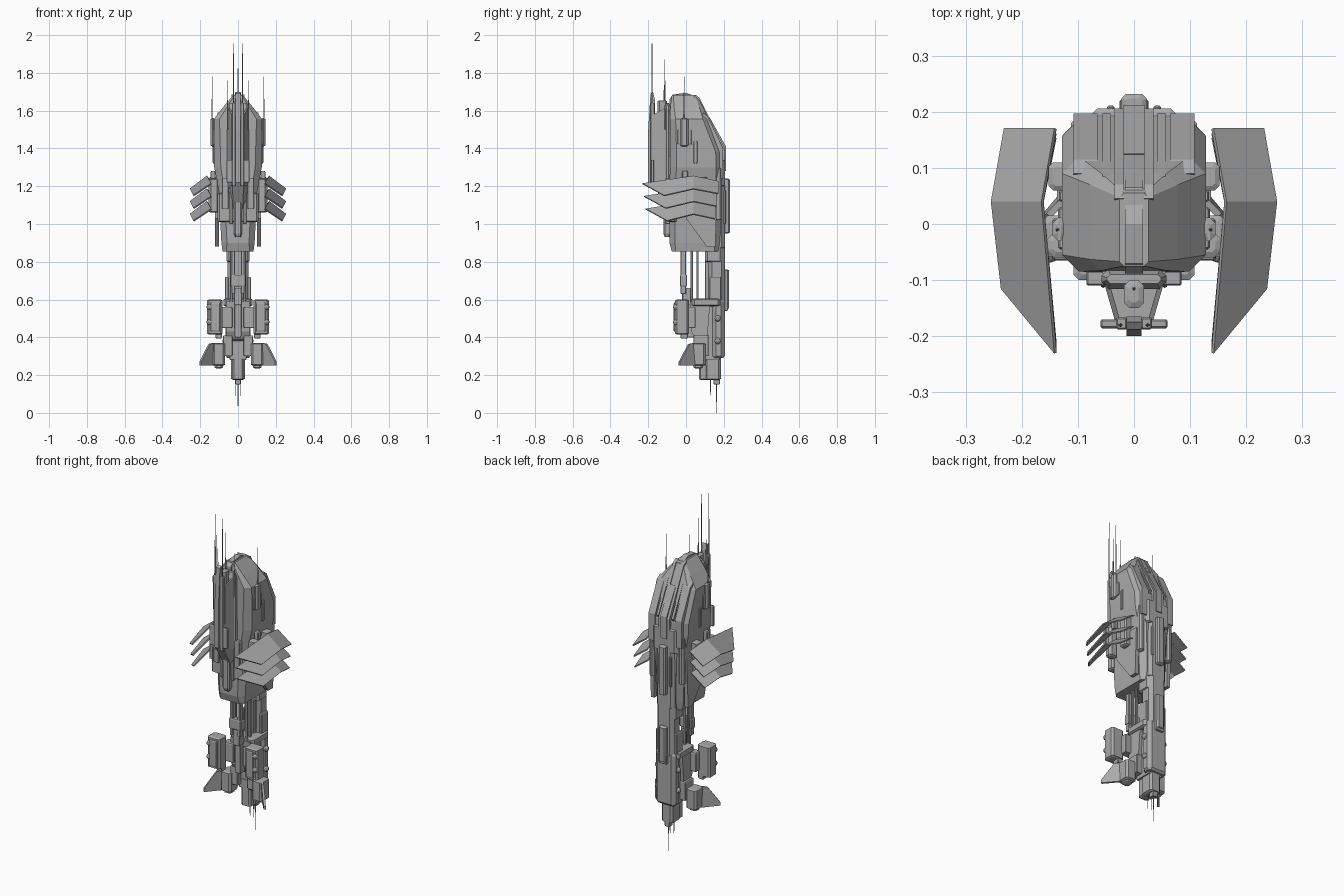
import bpy, bmesh
from mathutils import Vector

cube = bpy.data.objects.get("Cube")
if cube:
    bpy.data.objects.remove(cube, do_unlink=True)

GREY = (.4, .4, .4, 1)
hull_grey = bpy.data.materials.new("hull_grey")
hull_grey.use_nodes = True
hull_grey.diffuse_color = GREY
hull_grey.node_tree.nodes["Principled BSDF"].inputs["Base Color"].default_value = GREY


def finish(name, bm, mirror=False, thickness=None):
    """Turn a bmesh into a named grey object, optionally thickened and mirrored."""
    bmesh.ops.recalc_face_normals(bm, faces=bm.faces)
    mesh = bpy.data.meshes.new(name)
    bm.to_mesh(mesh)
    bm.free()
    mesh.materials.append(hull_grey)
    obj = bpy.data.objects.new(name, mesh)
    bpy.context.collection.objects.link(obj)
    if thickness:
        solid = obj.modifiers.new("thickness", "SOLIDIFY")
        solid.thickness, solid.offset = thickness, 0
    if mirror:
        obj.modifiers.new("both_sides", "MIRROR")
    return obj


def loft(name, rings, mirror=False):
    """Skin a stack of equal-sized point rings and cap both ends."""
    bm = bmesh.new()
    loops = [[bm.verts.new(point) for point in ring] for ring in rings]
    for low, high in zip(loops, loops[1:]):
        for i in range(len(low)):
            j = (i + 1) % len(low)
            bm.faces.new((low[i], low[j], high[j], high[i]))
    bm.faces.new(loops[0])
    bm.faces.new(loops[-1])
    return finish(name, bm, mirror)


def octagon(x, y, z, cut):
    """Rectangle with cut corners at height z."""
    (a, b), (c, d) = x, y
    return [(a + cut, c, z), (b - cut, c, z), (b, c + cut, z), (b, d - cut, z),
            (b - cut, d, z), (a + cut, d, z), (a, d - cut, z), (a, c + cut, z)]


def block(name, x, y, z, cut=.003, cap=.005):
    """Chamfered armour block; a single x means centred, a pair means mirrored."""
    mirror = isinstance(x, tuple)
    x = x if mirror else (-x, x)
    inset = min(cut, .01)
    inner_x, inner_y = (x[0] + inset, x[1] - inset), (y[0] + inset, y[1] - inset)
    loft(name, [octagon(inner_x, inner_y, z[0], cut / 2),
                octagon(x, y, z[0] + cap, cut),
                octagon(x, y, z[1] - cap, cut),
                octagon(inner_x, inner_y, z[1], cut / 2)], mirror)


def prism(name, x, profile):
    """Side profile in (y, z) extruded across x."""
    mirror = isinstance(x, tuple)
    x = x if mirror else (-x, x)
    loft(name, [[(side, y, z) for y, z in profile] for side in x], mirror)


def panel(name, points, faces, thickness):
    """Thin mirrored plate."""
    bm = bmesh.new()
    verts = [bm.verts.new(p) for p in points]
    for face in faces:
        bm.faces.new([verts[i] for i in face])
    finish(name, bm, True, thickness)


def antenna(name, x, y, base, tip, radius=.004):
    """Needle standing on base and ending at tip."""
    bm = bmesh.new()
    bmesh.ops.create_cone(bm, cap_ends=True, segments=6, radius1=radius,
                          radius2=radius / 4, depth=abs(tip - base))
    for v in bm.verts:
        v.co.z *= 1 if tip > base else -1
    bmesh.ops.translate(bm, verts=bm.verts, vec=Vector((x, y, (base + tip) / 2)))
    finish(name, bm, x > 0)


def bolt(name, x, y, z):
    bm = bmesh.new()
    bmesh.ops.create_icosphere(bm, subdivisions=2, radius=.017)
    bmesh.ops.translate(bm, verts=bm.verts, vec=Vector((x, y, z)))
    finish(name, bm, True)


# Main hull: half width, front, back, height, corner cut
sections = [(.082, -.075, .17, .855, .02), (.088, -.088, .18, .9, .03),
            (.102, -.088, .19, 1.18, .03), (.126, -.085, .195, 1.3, .035),
            (.128, -.085, .192, 1.38, .035), (.128, -.085, .12, 1.555, .03),
            (.078, -.083, .09, 1.62, .02), (.026, -.075, .055, 1.682, .008)]
loft("main_hull", [octagon((-w, w), (f, b), z, c) for w, f, b, z, c in sections])

# Crown ridge and rear slope armour
prism("crown_ridge", .016, [(-.092, 1.5), (-.088, 1.66), (-.07, 1.685), (0, 1.695),
                            (.065, 1.67), (.1, 1.6)])
prism("rear_spine", (.018, .035), [(.03, 1.6), (.045, 1.685), (.07, 1.67), (.12, 1.57),
                                   (.206, 1.4), (.206, 1.25), (.15, 1.25)])
prism("rear_spine_floor", .02, [(.04, 1.6), (.06, 1.655), (.12, 1.55), (.2, 1.39), (.15, 1.3)])
prism("rear_spine_rib", .02, [(.12, 1.5), (.125, 1.565), (.212, 1.41), (.212, 1.28), (.17, 1.28)])
prism("rear_slope_armour", (.065, .108), [(.08, 1.53), (.09, 1.59), (.115, 1.57),
                                          (.197, 1.4), (.197, 1.24), (.15, 1.24)])
prism("rear_slope_strip", (.042, .056), [(.07, 1.55), (.085, 1.63), (.198, 1.4), (.17, 1.36)])
block("rear_waist_band", .08, (.13, .206), (1.2, 1.34), .015)
block("rear_waist_side", (.08, .112), (.1, .19), (1.02, 1.3), .01)
block("rear_column", .06, (.12, .206), (.87, 1.26), .018)
block("rear_column_spine", .022, (.18, .232), (.95, 1.24), .008)
block("rear_column_rail", (.035, .048), (.18, .211), (1, 1.18))

# Flank equipment
block("flank_pod", (.12, .145), (-.03, .012), (1.41, 1.56), .01)
block("flank_pod_base", (.115, .135), (-.045, .03), (1.42, 1.5))
block("flank_rail", (.12, .134), (.04, .06), (1.32, 1.44))
prism("lower_flank_prong", (.1, .122), [(0, 1.16), (0, 1.03), (.11, .88), (.155, .88),
                                        (.165, 1.16)])
block("slat_mount_front", (.1, .155), (-.06, -.015), (1.06, 1.24), .012)
block("slat_mount_rear", (.1, .152), (.06, .11), (1.07, 1.25), .008)
block("slat_pivot", (.12, .145), (-.02, .01), (1.22, 1.28))

# Three folded radiator slats per side
for i in range(3):
    z = 1.185 - .067 * i
    shrink = .008 * i
    panel(f"radiator_slat_{i + 1}",
          [(.14, .17 - shrink, z + .04), (.23, .17 - shrink, z - .025),
           (.163, .04, z + .068), (.253, .04, z),
           (.14, shrink - .23, z + .028), (.235, shrink - .115, z - .035)],
          [(0, 1, 3, 2), (2, 3, 5, 4)], .007)

# Bow tower and front armour
prism("bow_tower_mast", .013, [(-.2, 1.22), (-.2, 1.5), (-.188, 1.69), (-.175, 1.7),
                               (-.165, 1.66), (-.165, 1.22)])
block("bow_tower_side", (.012, .032), (-.188, -.166), (1.2, 1.64))
block("bow_tower_crossbar", .06, (-.186, -.17), (1.22, 1.34))
panel("bow_tower_web", [(.05, -.1, 1.2), (.03, -.17, 1.2), (.03, -.17, 1.58), (.05, -.1, 1.62)],
      [(0, 1, 2, 3)], .009)
block("bow_inner_mast", .018, (-.15, -.1), (1.34, 1.655), .01)
loft("bow_base", [[(-wide, -.08, z), (wide, -.08, z), (slim, front, z), (-slim, front, z)]
                  for wide, slim, front, z in [(.045, .025, -.1, 1.08), (.058, .03, -.18, 1.22),
                                               (.058, .03, -.18, 1.36)]])
block("bow_back_plate", .058, (-.116, -.08), (1.17, 1.64), .012, .03)
block("front_belt", .108, (-.1, -.05), (1.01, 1.165), .01)
block("front_belt_step", (.05, .085), (-.11, -.08), (1.08, 1.24))
block("front_keel", .022, (-.12, -.08), (.93, 1.24), .008, .02)
block("front_keel_side", (.028, .045), (-.108, -.08), (1, 1.22))

# Neck: main spine with open struts in front
block("neck_spine", .055, (.12, .206), (.56, .9), .018)
block("neck_rear_rail", .024, (.19, .228), (.55, .76), .008)
block("neck_core", .03, (.1, .15), (.55, .9))
block("neck_upper_collar", .062, (.1, .195), (.8, .88), .015)
block("neck_flank", (.05, .068), (.125, .185), (.57, .72))
block("neck_front_strut", (.015, .035), (-.03, .0), (.63, .87))
block("neck_front_sleeve", .04, (-.032, .005), (.67, .73))
block("neck_front_foot", .022, (-.02, .03), (.57, .66))
for y in (.025, .055):
    block("neck_thin_strut", (.03, .042), (y, y + .012), (.56, .88), .002)

# Tail machinery
block("tail_collar", .078, (.03, .185), (.565, .605), .015)
prism("tail_front_block", .064, [(.02, .59), (.03, .43), (.05, .39), (.11, .36), (.128, .59)])
block("tail_rear_block", .066, (.14, .206), (.29, .6), .02, .012)
block("tail_rear_spine", .026, (.17, .222), (.54, .6))
block("tail_front_rib", .018, (-.005, .06), (.4, .57))
block("tail_inner_core", .045, (.07, .18), (.28, .57))
block("tail_tip", .036, (.1, .185), (.175, .32), .012)
block("tail_tip_front", .03, (.068, .12), (.175, .34), .01)
block("tail_tip_nozzle", .016, (.145, .18), (.15, .2))
for z in (.38, .5):
    bolt("tail_bolt", .066, .168, z)

# Side pods on short arms
block("side_pod", (.082, .164), (-.058, .015), (.415, .6), .01)
block("side_pod_plate", (.095, .145), (-.065, .0), (.43, .585))
block("side_pod_arm", (.03, .1), (0, .05), (.45, .56))
block("side_pod_foot", (.085, .12), (-.03, .01), (.395, .44))
for z in (.48, .56):
    bolt("side_pod_bolt", .15, -.052, z)

# Thrusters and slanted tail fins
block("thruster", (.068, .137), (.025, .105), (.25, .37), .012)
block("thruster_nozzle", (.08, .125), (.04, .09), (.235, .27), .01)
block("thruster_arm", (.03, .08), (.04, .12), (.3, .41))
panel("tail_fin", [(.128, .05, .25), (.2, -.035, .25), (.2, -.035, .27),
                   (.152, .015, .365), (.128, .04, .37)], [(0, 1, 2, 3, 4)], .012)

# Antennas
antenna("bow_antenna", .024, -.18, 1.6, 2)
antenna("bow_centre_antenna", 0, -.115, 1.6, 1.87)
antenna("bow_short_antenna", .055, -.11, 1.5, 1.76)
antenna("flank_antenna", .137, -.01, 1.5, 1.78)
antenna("tail_antenna", 0, .162, .2, 0)
antenna("tail_short_antenna", .012, .13, .2, .09)
